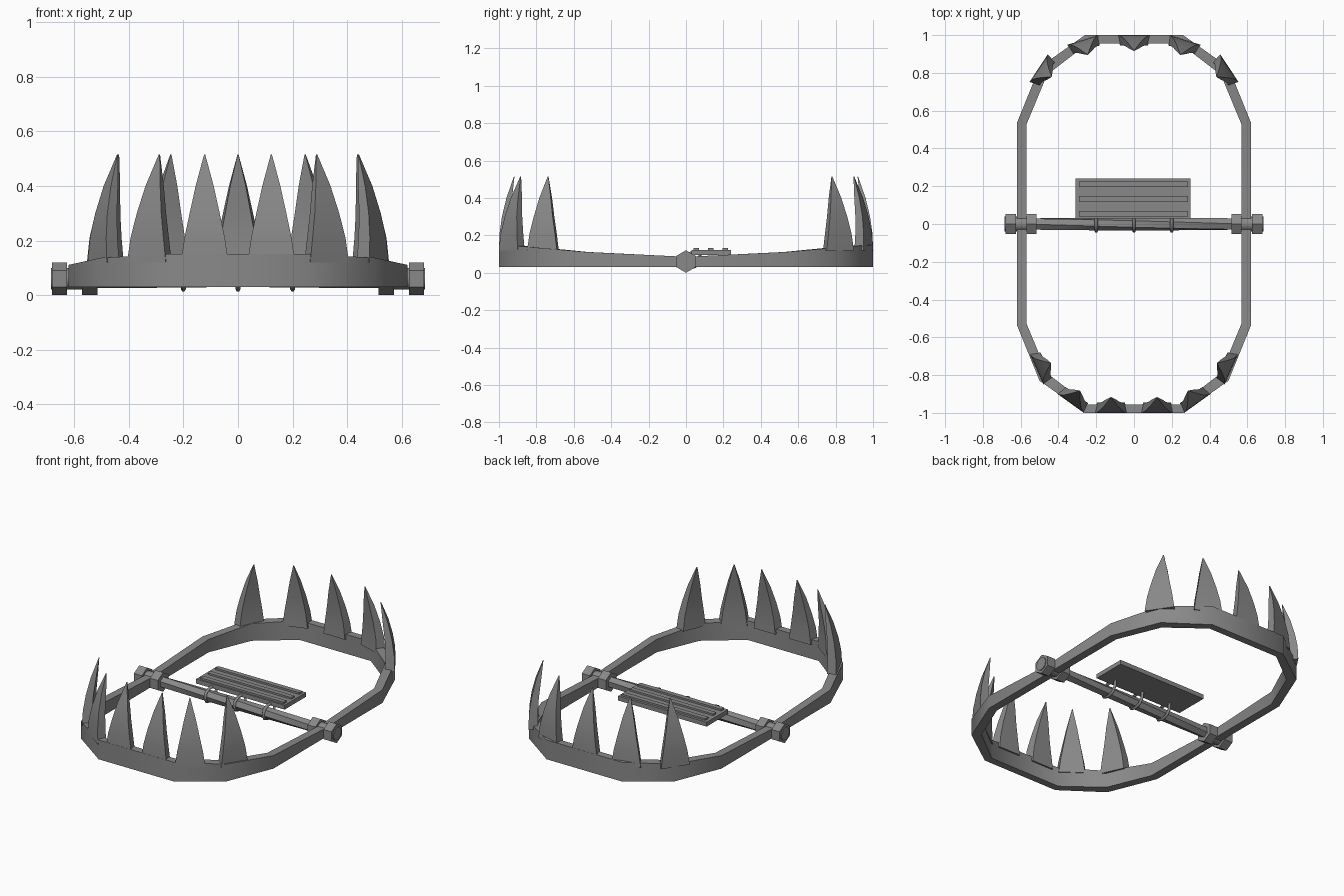
import bpy, bmesh, math
from mathutils import Vector

if "Cube" in bpy.data.objects:
    bpy.data.objects.remove(bpy.data.objects["Cube"])

iron = bpy.data.materials.new("iron_grey")
iron.diffuse_color = (0.25, 0.25, 0.25, 1)
iron.use_nodes = True
iron.node_tree.nodes["Principled BSDF"].inputs["Base Color"].default_value = iron.diffuse_color


def make(name, verts, faces, smooth=None):
    me = bpy.data.meshes.new(name)
    me.from_pydata(verts, [], faces)
    bm = bmesh.new()
    bm.from_mesh(me)
    bmesh.ops.recalc_face_normals(bm, faces=bm.faces)
    bm.to_mesh(me)
    bm.free()
    ob = bpy.data.objects.new(name, me)
    bpy.context.collection.objects.link(ob)
    me.materials.append(iron)
    if smooth:
        bpy.ops.object.select_all(action='DESELECT')
        ob.select_set(True)
        bpy.context.view_layer.objects.active = ob
        bpy.ops.object.shade_smooth_by_angle(angle=math.radians(smooth))
    return ob


def loft(name, rings, smooth=None, closed=False):
    """Skin a list of equal-sized cross-sections."""
    n, m = len(rings[0]), len(rings)
    verts = [v for r in rings for v in r]
    faces = []
    for i in range(m if closed else m - 1):
        a, b = i * n, (i + 1) % m * n
        faces += [(a + k, a + (k + 1) % n, b + (k + 1) % n, b + k) for k in range(n)]
    if not closed:
        faces += [tuple(range(n)), tuple(range((m - 1) * n, m * n))]
    return make(name, verts, faces, smooth)


def box(name, x0, x1, y0, y1, z0, z1):
    return loft(name, [[(x, y0, z0), (x, y1, z0), (x, y1, z1), (x, y0, z1)] for x in (x0, x1)])


def prism_x(name, x0, x1, r, sides, twist=0, steps=1, smooth=None):
    """Prism along x, centred on the hinge axis, optionally twisted."""
    rings = []
    for i in range(steps + 1):
        t = i / steps
        rings.append([(x0 + (x1 - x0) * t, r * math.cos(a), 0.06 + r * math.sin(a))
                      for a in (math.tau * k / sides + math.pi / 6 + twist * t for k in range(sides))])
    return loft(name, rings, smooth)


# Jaw band: (outer x, y, inner x, inner y, top z) for one quarter
quarter = [(0.62, 0.0, 0.57, 0.0, 0.085), (0.62, 0.535, 0.57, 0.525, 0.111),
           (0.50, 0.83, 0.46, 0.79, 0.137), (0.26, 1.0, 0.245, 0.955, 0.15)]
half = quarter + [(-a, b, -c, d, z) for a, b, c, d, z in reversed(quarter)]
outline = half + [(a, -b, c, -d, z) for a, b, c, d, z in reversed(half[1:-1])]
loft("jaw_band", [[(a, b, 0.03), (a, b, z), (c, d, z), (c, d, 0.03)]
                  for a, b, c, d, z in outline], 50, closed=True)

# Teeth: height, half width, inward lean of the outer face, thickness
tooth_profile = [(0.12, 0.087, 0.0, 0.055), (0.21, 0.074, 0.003, 0.05), (0.30, 0.055, 0.016, 0.042),
                 (0.40, 0.033, 0.040, 0.03), (0.515, 0.002, 0.080, 0.003)]


def tooth(x, y, nx, ny):
    out = Vector((nx, ny, 0)).normalized()
    side = Vector((-out.y, out.x, 0))
    rings = []
    for z, w, lean, thick in tooth_profile:
        c = Vector((x, y, z)) - out * lean
        back = c - out * thick
        rings.append([c - side * w, c + side * w, back + side * w * 0.85, back - side * w * 0.85])
    loft("tooth", rings, 40)


tooth(0, 1.0, 0, 1)
for s in (-1, 1):
    tooth(s * 0.27, 0.975, s * 0.3, 0.95)
    tooth(s * 0.505, 0.825, s * 0.83, 0.55)
    tooth(s * 0.122, -1.0, 0, -1)
    tooth(s * 0.335, -0.95, s * 0.58, -0.81)
    tooth(s * 0.515, -0.77, s * 0.91, -0.40)
    # Hinge nuts on both sides of the band
    for a, b in ((0.515, 0.57), (0.625, 0.68)):
        prism_x("hinge_nut", s * a, s * b, 0.06, 6)
    prism_x("bolt_end", s * 0.57, s * 0.685, 0.04, 12, smooth=40)

# Twisted hinge rod
prism_x("hinge_rod", -0.57, 0.57, 0.034, 6, math.pi / 3, 6, 35)

# Trigger plate with raised ribs
box("trigger_plate", -0.31, 0.30, 0.03, 0.24, 0.095, 0.122)
for y in (0.055, 0.132, 0.21):
    box("plate_rib", -0.29, 0.285, y - 0.015, y + 0.015, 0.12, 0.133)

# Hooks that wrap the rod and carry the plate
path = [(0.03, 0.105), (0.0, 0.103), (-0.028, 0.09), (-0.038, 0.06), (-0.025, 0.033),
        (0.01, 0.022), (0.05, 0.033), (0.07, 0.06), (0.075, 0.1)]
for x in (-0.2, 0, 0.2):
    rings = []
    for i, (y, z) in enumerate(path):
        p, q = path[max(i - 1, 0)], path[min(i + 1, len(path) - 1)]
        t = Vector((0, q[0] - p[0], q[1] - p[1])).normalized()
        u, v = Vector((1, 0, 0)), t.cross(Vector((1, 0, 0)))
        rings.append([Vector((x, y, z)) + 0.009 * (u * math.cos(a) + v * math.sin(a))
                      for a in (math.tau * k / 6 for k in range(6))])
    loft("plate_hook", rings, 60)
